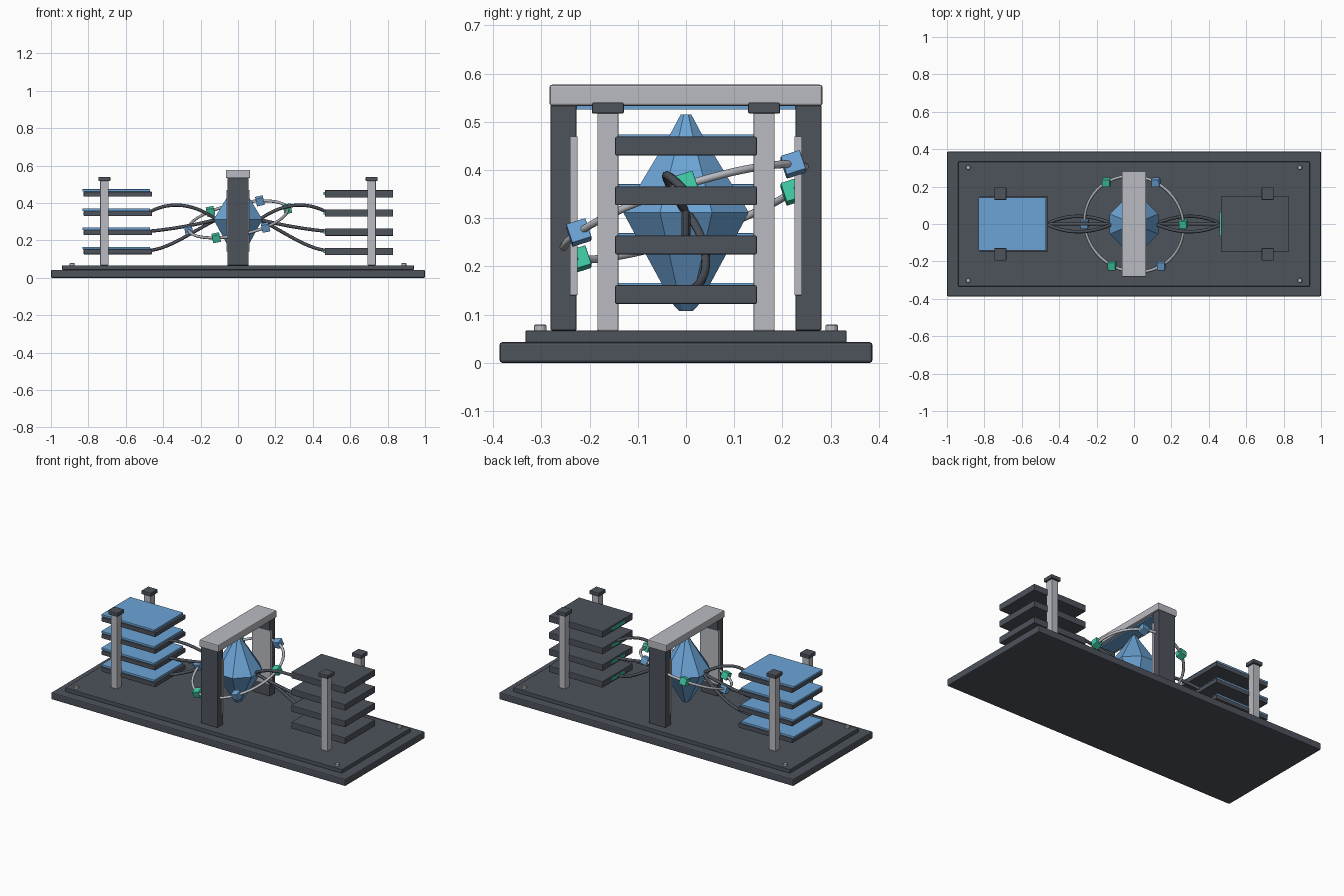
import bpy, bmesh, math
from mathutils import Matrix, Vector

if "Cube" in bpy.data.objects:
    bpy.data.objects.remove(bpy.data.objects["Cube"])


def material(name, rgb):
    m = bpy.data.materials.new(name)
    m.diffuse_color = (*rgb, 1.0)
    m.use_nodes = True
    m.node_tree.nodes["Principled BSDF"].inputs["Base Color"].default_value = m.diffuse_color
    return m


DARK = material("dark_slate", (0.075, 0.085, 0.105))
LIGHT = material("light_metal", (0.49, 0.50, 0.54))
BLUE = material("glow_blue", (0.15, 0.37, 0.67))
GREEN = material("mint_green", (0.05, 0.58, 0.37))


def finish(name, bm, mat, bevel=0.0):
    bmesh.ops.recalc_face_normals(bm, faces=bm.faces)
    me = bpy.data.meshes.new(name)
    bm.to_mesh(me)
    bm.free()
    me.materials.append(mat)
    ob = bpy.data.objects.new(name, me)
    bpy.context.collection.objects.link(ob)
    if bevel:
        mod = ob.modifiers.new("soft_edges", 'BEVEL')
        mod.width = bevel
        mod.segments = 2
    return ob


def box(name, x, y, z, mat, bevel=0.0):
    """Box from (min, max) ranges on each axis."""
    bm = bmesh.new()
    bmesh.ops.create_cube(bm, size=1)
    for v in bm.verts:
        v.co = [r[0] if c < 0 else r[1] for c, r in zip(v.co, (x, y, z))]
    return finish(name, bm, mat, bevel)


def around(c, h):
    return (c - h, c + h)


def lathe(name, profile, sides, mat, phase=0.0):
    """Faceted solid from (radius, height) rings."""
    bm = bmesh.new()
    rings = []
    for r, z in profile:
        rings.append([bm.verts.new((r * math.cos(phase + math.tau * i / sides),
                                    r * math.sin(phase + math.tau * i / sides), z))
                      for i in range(sides)])
    for a, b in zip(rings, rings[1:]):
        for i in range(sides):
            j = (i + 1) % sides
            bm.faces.new((a[i], a[j], b[j], b[i]))
    bm.faces.new(rings[0])
    bm.faces.new(rings[-1])
    return finish(name, bm, mat)


def tube(name, points, radius, mat, closed=False, sides=8):
    """Smooth round tube swept along a list of points."""
    bm = bmesh.new()
    n = len(points)
    rings = []
    for i, p in enumerate(points):
        nxt = points[(i + 1) % n] if closed else points[min(i + 1, n - 1)]
        prv = points[i - 1] if closed else points[max(i - 1, 0)]
        t = (nxt - prv).normalized()
        u = t.cross(Vector((0, 0, 1))).normalized()
        w = u.cross(t)
        rings.append([bm.verts.new(p + radius * (math.cos(math.tau * k / sides) * u
                                                 + math.sin(math.tau * k / sides) * w))
                      for k in range(sides)])
    for i in range(n if closed else n - 1):
        a, b = rings[i], rings[(i + 1) % n]
        for k in range(sides):
            m = (k + 1) % sides
            bm.faces.new((a[k], a[m], b[m], b[k])).smooth = True
    if not closed:
        bm.faces.new(rings[0])
        bm.faces.new(rings[-1])
    return finish(name, bm, mat)


# Stepped base with corner bolts
box("base", (-1, 1), (-0.387, 0.387), (0, 0.043), DARK, 0.006)
box("base_step", (-0.94, 0.94), (-0.333, 0.333), (0.043, 0.067), DARK, 0.002)
for sx in (-1, 1):
    for sy in (-1, 1):
        bolt = lathe("bolt", [(0.013, 0.066), (0.013, 0.077), (0.010, 0.080)], 12, LIGHT)
        bolt.location = (sx * 0.887, sy * 0.302, 0)

# Central gate: pillars, inner rails, lintel and its lamp strip
for s in (-1, 1):
    box("gate_pillar", (-0.057, 0.057), sorted((s * 0.227, s * 0.281)), (0.067, 0.535), DARK, 0.003)
    box("gate_rail", (-0.062, 0.062), sorted((s * 0.225, s * 0.241)), (0.14, 0.47), LIGHT, 0.002)
box("gate_lintel", (-0.065, 0.065), (-0.283, 0.283), (0.533, 0.577), LIGHT, 0.005)
box("gate_lamp", (-0.045, 0.045), (-0.227, 0.227), (0.526, 0.534), BLUE)

# Floating crystal
lathe("crystal", [(0.016, 0.108), (0.03, 0.122), (0.141, 0.312),
                  (0.038, 0.47), (0.012, 0.515)], 8, BLUE, math.pi / 8)

# Tilted orbit ring with six alternating cubes
R = 0.27
tilt = Matrix.Translation((0, 0, 0.313)) @ Matrix.Rotation(math.radians(-12), 4, 'Y') \
    @ Matrix.Rotation(math.radians(18), 4, 'X')


def on_ring(a):
    return Vector((R * math.cos(a), R * math.sin(a), 0))


tube("orbit_ring", [tilt @ on_ring(math.tau * i / 64) for i in range(64)], 0.008, LIGHT, True)
for i in range(6):
    h = 0.021
    cube = box("orbit_cube", (-h, h), (-h, h), (-h, h), BLUE if i % 2 else GREEN, 0.002)
    cube.matrix_world = tilt @ Matrix.Translation(on_ring(math.tau * i / 6))

# Shelf stacks on both sides
for z in (0.122, 0.225, 0.327, 0.430):
    # left: trays with a blue panel on top
    box("left_tray", (-0.825, -0.46), (-0.147, 0.147), (z + 0.004, z + 0.031), DARK, 0.003)
    box("left_panel", (-0.832, -0.471), (-0.141, 0.141), (z + 0.031, z + 0.044), BLUE, 0.002)
    # right: plain slabs with a green light bar on the inner edge
    box("right_slab", (0.464, 0.83), (-0.147, 0.147), (z, z + 0.039), DARK, 0.003)
    box("right_light_bar", (0.457, 0.466), (-0.065, 0.065), (z + 0.012, z + 0.028), GREEN)

# Stack posts with caps
for sx in (-1, 1):
    for sy in (-1, 1):
        x, y = sx * 0.715, sy * 0.162
        box("stack_post", around(x, 0.022), around(y, 0.022), (0.067, 0.518), LIGHT, 0.002)
        box("stack_post_cap", around(x, 0.032), around(y, 0.033), (0.517, 0.54), DARK, 0.003)

# Cables from the three lower shelves to the crystal
# (shelf height, two control heights, sideways bulge)
for sx in (-1, 1):
    for z0, z1, z2, bulge in ((0.355, 0.41, 0.40, -0.055), (0.25, 0.26, 0.28, 0.0),
                              (0.147, 0.16, 0.25, 0.055)):
        c = [Vector((sx * 0.468, 0, z0)), Vector((sx * 0.36, bulge, z1)),
             Vector((sx * 0.24, bulge, z2)), Vector((sx * 0.115, 0, 0.312))]
        pts = []
        for i in range(21):
            t = i / 20
            u = 1 - t
            pts.append(u**3 * c[0] + 3 * u * u * t * c[1] + 3 * u * t * t * c[2] + t**3 * c[3])
        tube("cable", pts, 0.009, DARK)
